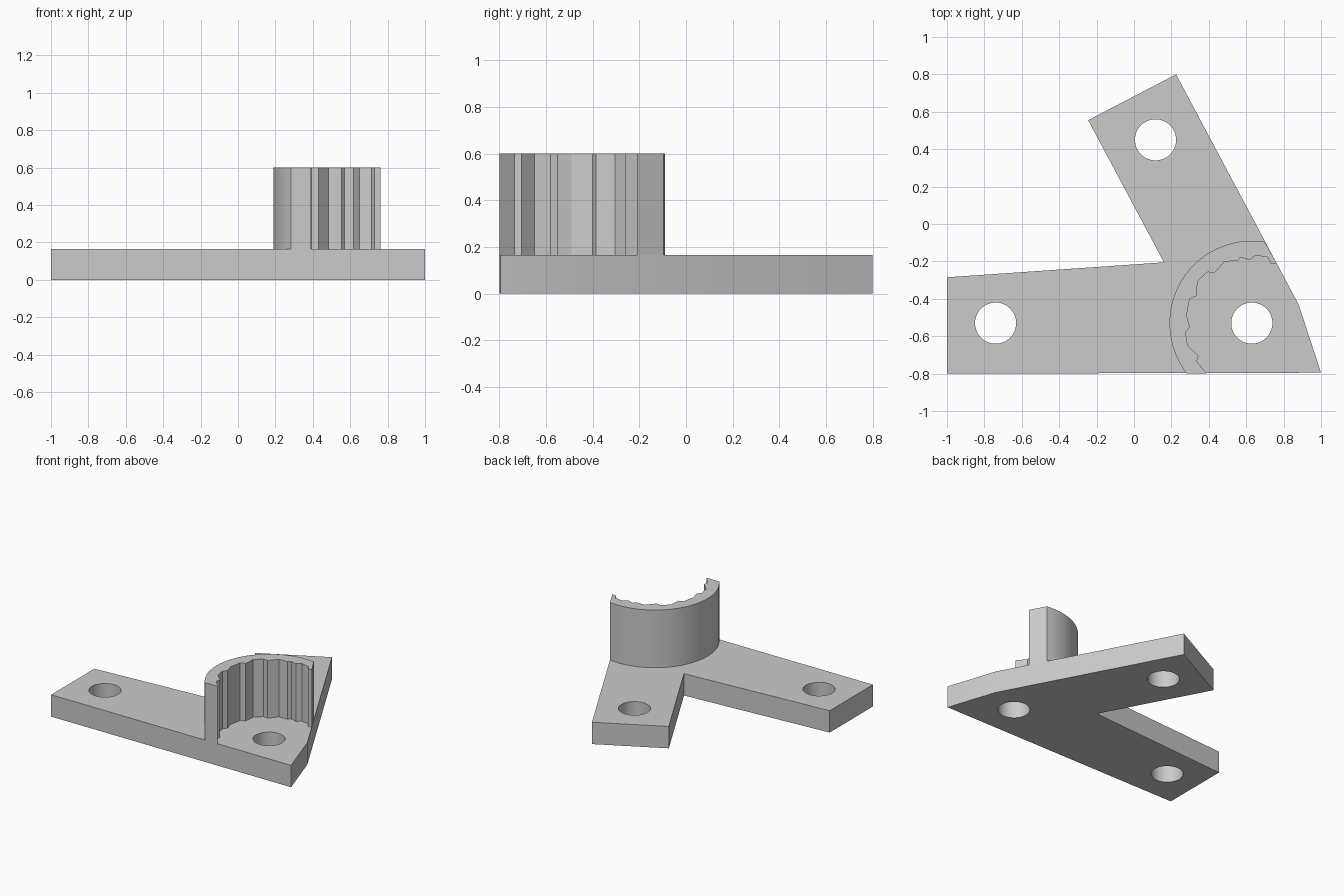
import bpy
import bmesh
from math import sin, cos, pi, radians, atan2, asin

cube = bpy.data.objects.get("Cube")
if cube:
    bpy.data.objects.remove(cube, do_unlink=True)

PLATE_TOP = 0.165
WALL_TOP = 0.6
FRONT = -0.8
SOCKET = (0.63, -0.53)
OUTER_R = 0.44
HOLE_R = 0.11

grey = bpy.data.materials.new("light grey")
grey.use_nodes = True
colour = (0.6, 0.6, 0.6, 1)
grey.diffuse_color = colour
grey.node_tree.nodes["Principled BSDF"].inputs["Base Color"].default_value = colour


def arc(centre, radius, start, end, steps):
    return [(centre[0] + radius * cos(start + (end - start) * i / steps),
             centre[1] + radius * sin(start + (end - start) * i / steps))
            for i in range(steps + 1)]


def prism(name, loops, bottom, top):
    """Fill an outline (further loops are holes) and extrude it upwards."""
    bm = bmesh.new()
    for loop in loops:
        verts = [bm.verts.new((x, y, bottom)) for x, y in loop]
        for a, b in zip(verts, verts[1:] + verts[:1]):
            bm.edges.new((a, b))
    bmesh.ops.triangle_fill(bm, edges=bm.edges[:], use_beauty=True)
    new = bmesh.ops.extrude_face_region(bm, geom=bm.faces[:], use_keep_orig=True)
    raised = [v for v in new["geom"] if isinstance(v, bmesh.types.BMVert)]
    bmesh.ops.translate(bm, verts=raised, vec=(0, 0, top - bottom))
    bmesh.ops.recalc_face_normals(bm, faces=bm.faces[:])
    mesh = bpy.data.meshes.new(name)
    bm.to_mesh(mesh)
    bm.free()
    mesh.materials.append(grey)
    obj = bpy.data.objects.new(name, mesh)
    bpy.context.collection.objects.link(obj)
    bpy.ops.object.select_all(action='DESELECT')
    obj.select_set(True)
    bpy.context.view_layer.objects.active = obj
    bpy.ops.object.shade_smooth_by_angle(angle=radians(20))
    return obj


# Two-armed base plate with three screw holes
outline = [(-1, FRONT), (1, -0.795), (0.88, -0.43), (0.225, 0.8),
           (-0.245, 0.555), (0.16, -0.205), (-1, -0.285)]
holes = [arc(c, HOLE_R, 0, 2 * pi * 47 / 48, 47)
         for c in [(-0.74, -0.53), (0.115, 0.45), SOCKET]]
prism("base_plate", [outline] + holes, 0, PLATE_TOP)

# Curved socket wall: round outside, fluted inside, trimmed at the plate edges
back_end = atan2(-0.094 - SOCKET[1], 0.70 - SOCKET[0])
front_end = pi + asin((SOCKET[1] - FRONT) / OUTER_R)
fluted = [(0.39, FRONT), (0.335, -0.735), (0.345, -0.705), (0.287, -0.65),
          (0.276, -0.58), (0.298, -0.55), (0.281, -0.49), (0.298, -0.40),
          (0.334, -0.385), (0.34, -0.305), (0.393, -0.257), (0.43, -0.262),
          (0.484, -0.2), (0.553, -0.198), (0.57, -0.178), (0.618, -0.193),
          (0.65, -0.167), (0.714, -0.178), (0.73, -0.21), (0.763, -0.21)]
outside = arc(SOCKET, OUTER_R, back_end, front_end, 32)
prism("socket_wall", [outside + fluted], PLATE_TOP, WALL_TOP)
